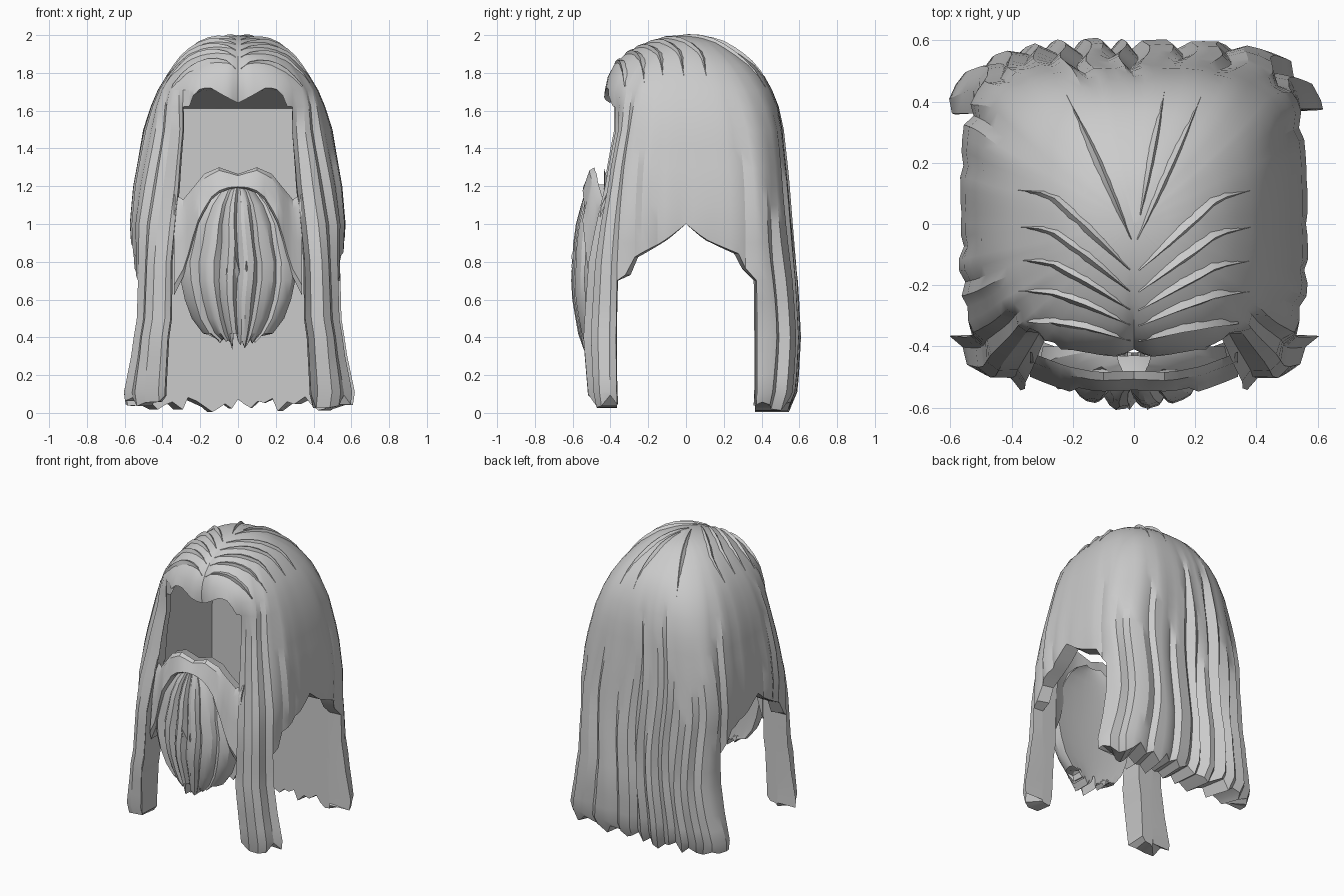
import bpy, bmesh, math, random
from mathutils import Vector
from mathutils.bvhtree import BVHTree

if "Cube" in bpy.data.objects:
    bpy.data.objects.remove(bpy.data.objects["Cube"])

random.seed(4)


def lerp(table, t):
    """Piecewise linear lookup in a list of (t, value)."""
    if t <= table[0][0]:
        return table[0][1]
    for (t0, v0), (t1, v1) in zip(table, table[1:]):
        if t <= t1:
            return v0 + (v1 - v0) * (t - t0) / (t1 - t0)
    return table[-1][1]


def finish(name, bm, angle=28):
    bmesh.ops.remove_doubles(bm, verts=bm.verts, dist=0.0025)
    bmesh.ops.recalc_face_normals(bm, faces=bm.faces)
    me = bpy.data.meshes.new(name)
    bm.to_mesh(me)
    bm.free()
    ob = bpy.data.objects.new(name, me)
    bpy.context.collection.objects.link(ob)
    bpy.ops.object.select_all(action='DESELECT')
    ob.select_set(True)
    bpy.context.view_layer.objects.active = ob
    bpy.ops.object.shade_smooth_by_angle(angle=math.radians(angle))
    return ob


def shell(name, cols, rows, outer, inner, wrap=False, last=None):
    """Thick sheet from two point grids; every open edge gets a wall."""
    last = last or [rows - 1] * cols
    bm = bmesh.new()
    vo, vi, faces, count = {}, {}, [], {}
    for c in range(cols):
        for r in range(last[c] + 1):
            vo[c, r] = bm.verts.new(outer(c, r))
            vi[c, r] = bm.verts.new(inner(c, r))
    for c in range(cols if wrap else cols - 1):
        d = (c + 1) % cols
        for r in range(rows - 1):
            if abs(last[c] - last[d]) > 2 and r >= min(last[c], last[d]):
                continue
            loop = [(c, r), (d, r), (d, r + 1), (c, r + 1)]
            ids = list(dict.fromkeys((k, min(q, last[k])) for k, q in loop))
            if len(ids) > 2:
                faces.append(ids)
    for f in faces:
        bm.faces.new([vo[i] for i in f])
        bm.faces.new([vi[i] for i in reversed(f)])
        for e in zip(f, f[1:] + f[:1]):
            count.setdefault(frozenset(e), []).append(e)
    for use in count.values():
        a, b = use[0]
        if len(use) == 1 and a[1] + b[1] > 0:
            bm.faces.new([vo[b], vo[a], vi[a], vi[b]])
    loose = [v for v in bm.verts if not v.link_faces]
    bmesh.ops.delete(bm, geom=loose, context='VERTS')
    return finish(name, bm)


# Hair: half width, front and back depth against height
WIDTH = [(0.02, .62), (.1, .63), (.3, .585), (.5, .555), (.8, .552), (1, .565), (1.2, .55), (1.5, .5),
         (1.6, .47), (1.7, .43), (1.8, .37), (1.9, .28), (1.96, .19), (1.985, .11), (2, .001)]
FRONT = [(0.02, .5), (.1, .52), (.4, .55), (.8, .525), (1.2, .435), (1.5, .39), (1.6, .395), (1.66, .435),
         (1.75, .425), (1.82, .4), (1.88, .35), (1.93, .27), (1.96, .2), (1.985, .12), (2, .001)]
BACK = [(0.02, .53), (.12, .575), (.4, .59), (.7, .575), (1, .55), (1.5, .51), (1.6, .495), (1.75, .44),
        (1.85, .36), (1.92, .26), (1.96, .19), (1.985, .11), (2, .001)]
# Lower edge height against angle from the front: fringe, front lock, side arch, back
HEM = [(0, 1.64), (10, 1.68), (20, 1.725), (28, 1.71), (34, 1.62), (35, .05), (58, .05), (59, .7),
       (63, .82), (80, .92), (90, 1), (100, .92), (117, .84), (121, .74), (122, .04), (180, .03)]
ROWS = [2, 1.985, 1.96, 1.93, 1.89, 1.84, 1.78, 1.71, 1.62] + [1.5 - .1 * i for i in range(14)] + [.11, 0]
N = 96


def section(deg, z):
    """Point on the rounded-box section; angles bend so the opening edges stay upright."""
    a = lerp(WIDTH, z)
    low = lerp([(1, 1), (1.6, 0)], z)
    edge = 56.25 + (math.degrees(math.atan2(a * .95, .362)) - 56.25) * low
    lock_edge = lerp([(0, 37.5), (.5, 33.5), (1, 35), (1.5, 37.5)], z)
    signed = deg - 360 if deg > 180 else deg
    turn = lerp([(0, 0), (37.5, lock_edge), (56.25, edge), (90, 90), (123.75, 180 - edge), (180, 180)], abs(signed))
    signed = math.copysign(turn, signed)
    s, c = math.sin(math.radians(signed)), math.cos(math.radians(signed))
    b = lerp(FRONT if c > 0 else BACK, z)
    n = lerp([(.3, 4.6), (1.3, 3.8), (1.7, 3), (1.9, 2.3), (2, 2)], z)
    r = (abs(s / a) ** n + abs(c / b) ** n) ** (-1 / n)
    return r * s, -r * c


angles = [i * 360 / N for i in range(N)]
hem, lock, start = [], [], []
step, size, top, ease = 0, 4, 1.5, 1
for angle in angles:
    a = min(angle, 360 - angle)
    front = 32 < a < 75
    h = lerp(HEM, a)
    hem.append(h + (random.uniform(-.03, .05) if h < .1 else 0))
    if step == 0:
        size = random.choice([2, 3]) if front else random.choice([2, 3, 4, 4])
        top = random.uniform(1.6, 1.9) if front else random.uniform(.9, 1.75)
        ease = random.uniform(.6, 1.2)
    lock.append((-.022 if step == 0 else .02 - .01 * step / size) * ease)
    start.append(top)
    step = (step + 1) % size
last = [next(r for r, z in enumerate(ROWS) if z <= max(h, 0)) for h in hem]


def hair_out(c, r):
    z = max(ROWS[r], hem[c])
    a = min(angles[c], 360 - angles[c])
    amp = lerp([(0, .1), (30, .3), (37, 1.2), (52, 1.1), (57, .4), (75, .5), (90, .2), (112, .3), (122, .6), (127, 1)], a)
    fade = lerp([(start[c] - .35, 1), (start[c] + .1, .05)], z)
    x, y = section(angles[c] + 1.5 * math.sin(z * 6 + c // 7) * (a > 126), z)
    k = 1 + lock[c] * amp * fade / math.hypot(x, y)
    dip = .02 * max(0, 1 - a / 6) * lerp([(1.6, 1), (1.9, 1), (1.98, 0)], z)
    return x * k, y * k + dip, z


def hair_in(c, r):
    """Box-shaped head cavity with flat front, back and sloping ceiling."""
    z = max(ROWS[r], hem[c])
    a = min(angles[c], 360 - angles[c])
    x, y = section(angles[c], z)
    x *= lerp([(0, .92), (33, .95), (37.5, 1), (42, .92)], a)
    y *= lerp([(50, .92), (56, 1), (60, .92), (120, .92), (123.75, 1), (130, .92)], a)
    x, y = max(-.46, min(.46, x)), max(-.365, min(.365, y))
    return x, y, z if z < 1.6 else 1.66 - .13 * y


hair = shell("hair", N, len(ROWS), hair_out, hair_in, wrap=True, last=last)
surface = BVHTree.FromPolygons([v.co.copy() for v in hair.data.vertices],
                               [tuple(p.vertices) for p in hair.data.polygons])


def strand(name, points, width=.028, height=.018, steps=9):
    """Tapered wedge laid along a path projected on the hair from above."""
    bm, rings = bmesh.new(), []
    table = [[(i / (len(points) - 1), p[k]) for i, p in enumerate(points)] for k in (0, 1)]
    path = []
    for i in range(steps):
        t = i / (steps - 1)
        x, y = (lerp(tb, t) for tb in table)
        hit, nor, _, _ = surface.ray_cast(Vector((x, y, 3)), Vector((0, 0, -1)))
        if hit and hit.z > 1.62:
            path.append((hit, nor, max(.06, math.sin(math.pi * (.08 + .9 * t)))))
    for i, (p, n, f) in enumerate(path):
        along = path[min(i + 1, len(path) - 1)][0] - path[max(i - 1, 0)][0]
        side = n.cross(along).normalized() * width * f
        rings.append([bm.verts.new(q) for q in (p - side - n * .012, p - side * .3 + n * height * f,
                                                p + side - n * .012)])
    for a, b in zip(rings, rings[1:]):
        for k in range(3):
            bm.faces.new([a[k], a[(k + 1) % 3], b[(k + 1) % 3], b[k]])
    bm.faces.new(rings[0])
    bm.faces.new(rings[-1])
    finish(name, bm)


# Strands sweeping out and back from the centre parting
for s in (-1, 1):
    for i, y in enumerate([-.38, -.33, -.28, -.22, -.15]):
        strand("parting_strand", [(s * .015, y), (s * .14, y + .04 + .02 * i),
                                  (s * .27, y + .06 + .045 * i), (s * .38, y + .06 + .05 * i)])
    strand("crown_strand", [(s * .01, -.05), (s * .12, .2), (s * .22, .42)], .022)
strand("crown_strand", [(.02, .03), (.06, .25), (.1, .44)], .02)

# Beard: rounded drop of strands, columns run from top to tip
B_WIDTH = [(.32, .1), (.4, .17), (.5, .245), (.65, .3), (.8, .31), (1, .26), (1.1, .2), (1.17, .13), (1.21, .06)]
B_FRONT = [(.32, .53), (.45, .555), (.65, .59), (.9, .575), (1.05, .555), (1.21, .52)]
B_ROWS = [1.21, 1.17, 1.1, 1.0, .9, .8, .7, .6, .5, .42, .35]
BC = 25
tips = [random.uniform(-.02, .03) + (.09 if c in (10, 11) else 0) for c in range(BC)]
b_off = [(-.014, .014, .02, .014)[c % 4] * random.uniform(.6, 1.3) for c in range(BC)]
b_u = [max(-1, min(1, 2 * c / (BC - 1) - 1 + random.uniform(-.02, .02))) for c in range(BC)]


def beard_out(c, r):
    z = B_ROWS[r]
    u = b_u[c] + .02 * math.sin(z * 14 + c // 4) * (1 - b_u[c] ** 2)
    y = lerp(B_FRONT, z) - .11 * abs(u) ** 2.2 + b_off[c] * lerp([(.4, 1), (1, 1), (1.21, .2)], z)
    x = u * lerp(B_WIDTH, z)
    if r == len(B_ROWS) - 1:
        z += tips[c] + .06 * u * u
    return x, -y, z


def beard_in(c, r):
    x, y, z = beard_out(c, r)
    return x * .96, -.4 - .02 * (1 - b_u[c] ** 2), z


shell("beard", BC, len(B_ROWS), beard_out, beard_in)

# Short split locks in the middle of the beard
for x, z0, z1 in [(-.06, .88, .62), (-.015, .96, .7), (.045, .9, .66)]:
    bm = bmesh.new()
    ring = [bm.verts.new(p) for p in ((x - .025, -.575, z1 + .04), (x, -.56, z0), (x + .025, -.575, z1 + .04),
                                      (x, -.58, z1))]
    tip = bm.verts.new((x, -.608, (z0 + z1) / 2))
    for a, b in zip(ring, ring[1:] + ring[:1]):
        bm.faces.new([a, b, tip])
    bm.faces.new(ring)
    finish("beard_split_lock", bm)

# Moustache and cheek band joining the beard to the side hair
M_TOP = [(0, 1.265), (.1, 1.3), (.18, 1.265), (.24, 1.19), (.29, 1.13), (.36, 1.17)]
M_LOW = [(0, 1.19), (.08, 1.18), (.15, 1.12), (.22, .98), (.28, .74), (.34, .62)]
M_Y = [(0, .49), (.12, .495), (.22, .475), (.3, .445), (.36, .42)]
MX = [0, .05, .1, .14, .18, .21, .24, .265, .29, .315, .34]
MX = [-x for x in MX[:0:-1]] + MX


def band_out(c, r):
    x = abs(MX[c])
    t = (0, .12, .5, .9, 1)[r]
    z = lerp(M_TOP, x) * (1 - t) + lerp(M_LOW, x) * t
    push = (-.01, .015, .025, .035, .015)[r] + (.02 + .02 * (x > .2)) * t
    return MX[c], -lerp(M_Y, x) - push, z


def band_in(c, r):
    x, y, z = band_out(c, r)
    return x, -lerp(M_Y, abs(x)) + .06, z


shell("moustache_band", len(MX), 5, band_out, band_in)
